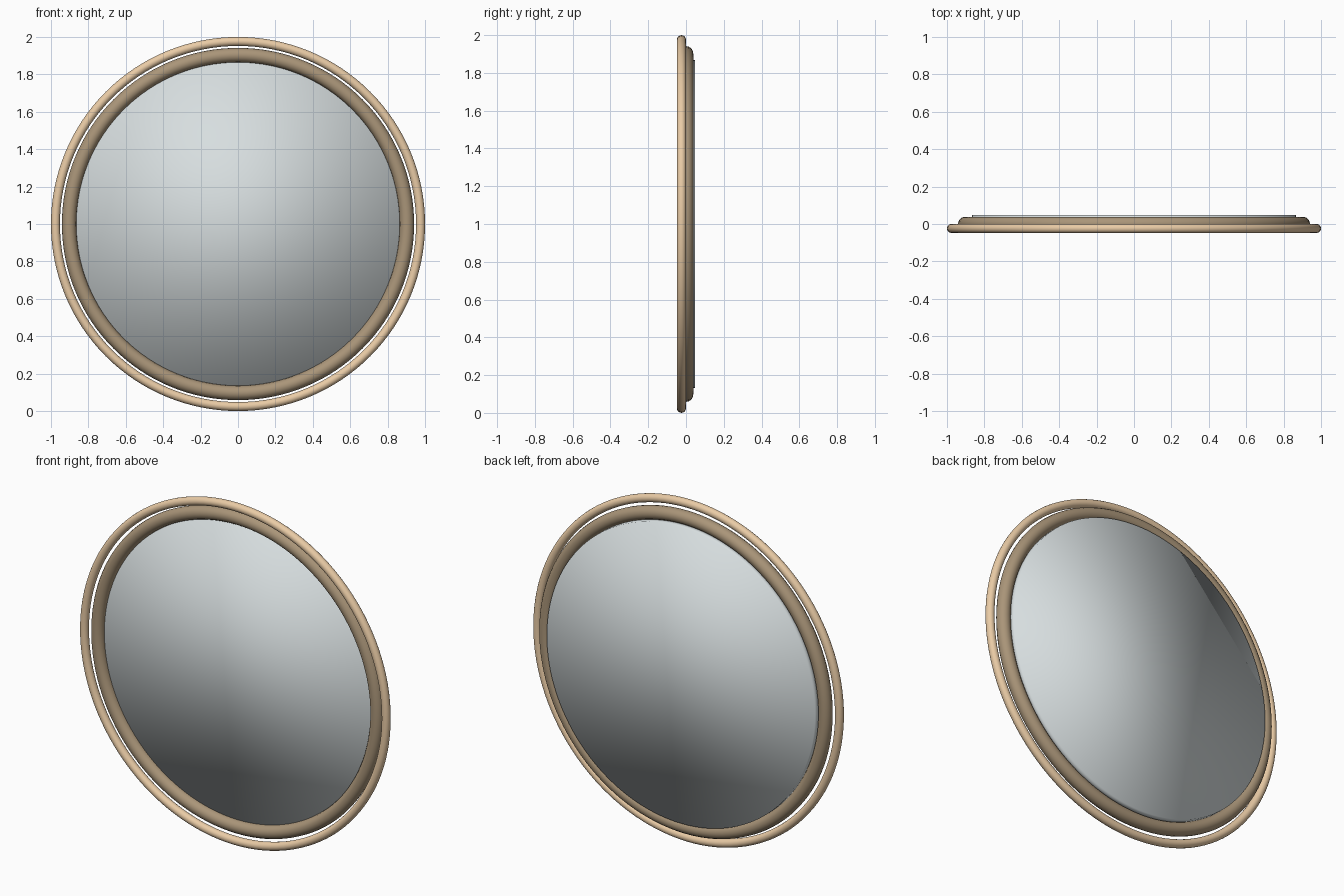
import bpy
from math import pi

if "Cube" in bpy.data.objects:
    bpy.data.objects.remove(bpy.data.objects["Cube"])


def finish(name, color):
    obj = bpy.context.object
    obj.name = name
    mat = bpy.data.materials.new(name + "_material")
    mat.diffuse_color = (*color, 1)
    mat.use_nodes = True
    mat.node_tree.nodes["Principled BSDF"].inputs["Base Color"].default_value = mat.diffuse_color
    obj.data.materials.append(mat)
    bpy.ops.object.shade_smooth()


def ring(name, y, major, minor, color):
    bpy.ops.mesh.primitive_torus_add(
        major_segments=128, minor_segments=16, major_radius=major,
        minor_radius=minor, location=(0, y, 1), rotation=(pi / 2, 0, 0))
    finish(name, color)


# Thin pale ring standing in front
ring("outer_trim", -0.024, 0.976, 0.024, (0.82, 0.60, 0.38))

# Thicker dark frame around the glass
ring("inner_frame", 0.0, 0.903, 0.0385, (0.40, 0.30, 0.19))

# Flat glass disc, slightly proud of the frame at the back
bpy.ops.mesh.primitive_cylinder_add(
    vertices=128, radius=0.867, depth=0.048,
    location=(0, 0.024, 1), rotation=(pi / 2, 0, 0))
finish("mirror_glass", (0.68, 0.73, 0.74))
